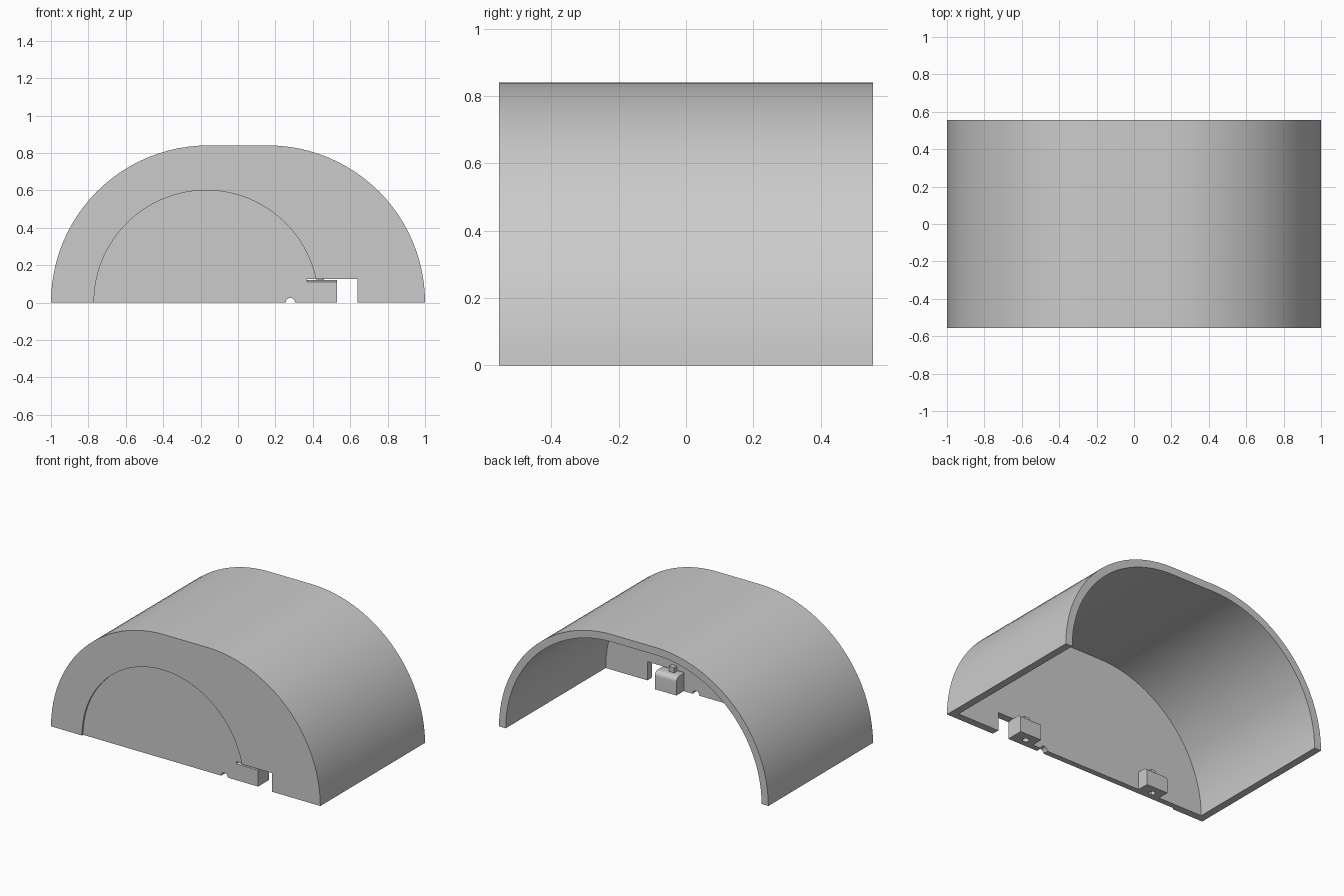
import bpy, bmesh, math
from mathutils import Vector

if "Cube" in bpy.data.objects:
    bpy.data.objects.remove(bpy.data.objects["Cube"])

grey = bpy.data.materials.new("plain grey")
grey.use_nodes = True
grey.diffuse_color = (0.6, 0.6, 0.6, 1)
grey.node_tree.nodes["Principled BSDF"].inputs["Base Color"].default_value = (0.6, 0.6, 0.6, 1)

FRONT, BACK = -0.555, 0.555
THICK = 0.05
RECESS = FRONT + 0.012
NOTCH_TOP = 0.125


def prism(name, points, start, direction):
    """Extrude a closed outline of 3D points along a direction."""
    bm = bmesh.new()
    face = bm.faces.new([bm.verts.new(Vector(p) + Vector(start)) for p in points])
    new = bmesh.ops.extrude_face_region(bm, geom=[face])["geom"]
    verts = [v for v in new if isinstance(v, bmesh.types.BMVert)]
    bmesh.ops.translate(bm, verts=verts, vec=direction)
    bmesh.ops.recalc_face_normals(bm, faces=bm.faces)
    mesh = bpy.data.meshes.new(name)
    bm.to_mesh(mesh)
    bm.free()
    mesh.materials.append(grey)
    obj = bpy.data.objects.new(name, mesh)
    bpy.context.collection.objects.link(obj)
    return obj


def along_y(name, outline, y0, y1):
    return prism(name, [(x, 0, z) for x, z in outline], (0, y0, 0), (0, y1 - y0, 0))


def box_outline(x0, x1, z0, z1):
    return [(x0, z0), (x1, z0), (x1, z1), (x0, z1)]


def arc(cx, cz, r, a0, a1, n):
    steps = [math.radians(a0 + (a1 - a0) * i / n) for i in range(n + 1)]
    return [(cx + r * math.cos(a), cz + r * math.sin(a)) for a in steps]


def arch(r, bottom=0):
    """Two quarter circles joined by a flat top."""
    pts = arc(0.16, 0, r, 0, 90, 24) + arc(-0.16, 0, r, 90, 180, 24)
    if bottom:
        pts += [(-0.16 - r, bottom), (0.16 + r, bottom)]
    return pts


def cut(obj, cutter):
    cutter.hide_render = True
    mod = obj.modifiers.new("cut", "BOOLEAN")
    mod.operation = "DIFFERENCE"
    mod.solver = "EXACT"
    mod.object = cutter
    bpy.context.view_layer.objects.active = obj
    bpy.ops.object.modifier_apply(modifier=mod.name)
    bpy.data.objects.remove(cutter)


def smooth(obj):
    bpy.ops.object.select_all(action="DESELECT")
    obj.select_set(True)
    bpy.context.view_layer.objects.active = obj
    bpy.ops.object.shade_smooth_by_angle(angle=math.radians(30))


# Arched cover, closed at the front, open at the back and below
cover = along_y("arched_cover", arch(0.84), FRONT, BACK)
cut(cover, along_y("hollow", arch(0.84 - THICK, -0.1), FRONT + THICK, BACK + 0.1))

# Shallow round recess, cable hole and clip notch in the front wall
cut(cover, along_y("round_recess", arc(-0.17, 0, 0.6, -15, 195, 64), FRONT - 0.1, RECESS))
cut(cover, along_y("cable_hole", arc(0.28, 0, 0.025, 0, 337.5, 15), FRONT - 0.1, FRONT + 0.1))
cut(cover, along_y("clip_notch", box_outline(0.37, 0.64, -0.1, NOTCH_TOP), FRONT - 0.1, FRONT + 0.1))
smooth(cover)


def clip_block(name, x0, x1, y0, front_top):
    """Block with a rounded top back edge and a vertical screw hole."""
    y1, r = -0.427, 0.03
    top = NOTCH_TOP - 0.005
    side = [(y0, 0), (y1, 0)] + arc(y1 - r, top - r, r, 0, 90, 6) + [(y0 + 0.02, top), (y0, front_top)]
    block = prism(name, [(0, y, z) for y, z in side], (x0, 0, 0), (x1 - x0, 0, 0))
    mid = (x0 + x1) / 2 - 0.01
    ring = arc(mid, -0.488, 0.02, 0, 345, 23)
    cut(block, prism("screw_hole", [(x, y, 0) for x, y in ring], (0, 0, -0.1), (0, 0, 0.19)))
    smooth(block)
    # Small stop standing on the block against the wall
    along_y(name + "_stop", box_outline(mid - 0.02, mid + 0.02, top - 0.01, top + 0.035),
            FRONT + THICK - 0.005, -0.475)


clip_block("left_clip_block", 0.37, 0.53, RECESS, 0.11)
clip_block("right_clip_block", -0.62, -0.46, FRONT + THICK - 0.005, 0.12)
